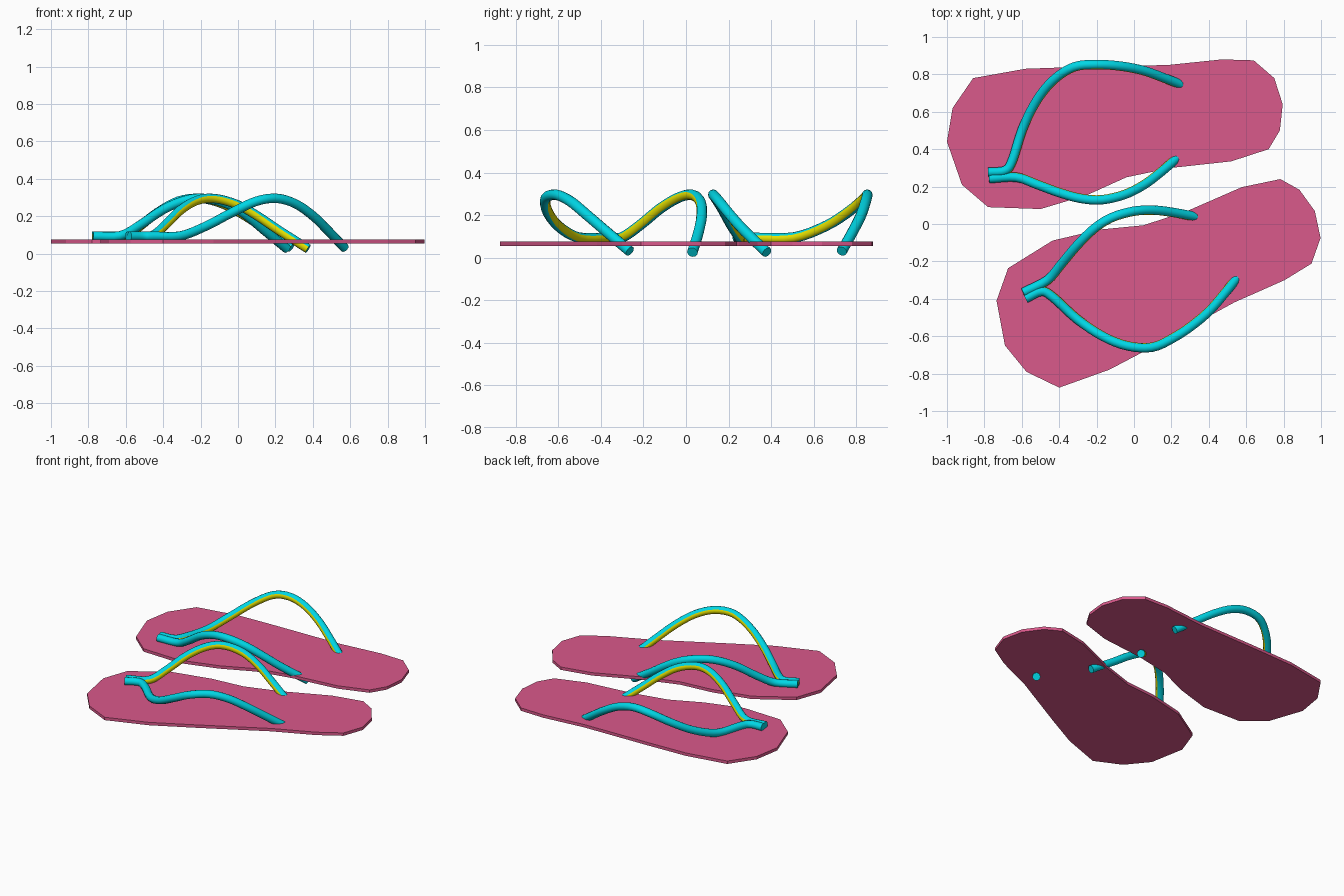
import bpy, bmesh, math
from mathutils import Vector, Matrix

if "Cube" in bpy.data.objects:
    bpy.data.objects.remove(bpy.data.objects["Cube"])


def material(name, rgb):
    m = bpy.data.materials.new(name)
    m.diffuse_color = (*rgb, 1)
    m.use_nodes = True
    m.node_tree.nodes["Principled BSDF"].inputs["Base Color"].default_value = m.diffuse_color
    return m


PINK = material("pink_foam", (0.70, 0.10, 0.26))
CYAN = material("cyan_rubber", (0.0, 0.68, 0.79))
YELLOW = material("yellow_lining", (0.80, 0.76, 0.0))

OUTLINE = [(-1, .44), (-.97, .62), (-.86, .78), (-.58, .83), (-.3, .84), (.18, .85),
           (.47, .88), (.64, .875), (.75, .78), (.795, .64), (.78, .5), (.72, .4),
           (.52, .335), (.2, .3), (-.04, .25), (-.25, .155), (-.5, .08), (-.78, .09), (-.92, .21)]
OUTER = [(-.78, .277, .093), (-.69, .285, .093), (-.65, .34, .092), (-.595, .51, .095),
         (-.52, .66, .15), (-.43, .77, .22), (-.32, .84, .28), (-.2, .852, .295),
         (-.08, .845, .265), (.04, .823, .2), (.15, .785, .125), (.285, .732, .03)]
INNER = [(-.775, .243, .093), (-.63, .25, .095), (-.52, .212, .155), (-.4, .168, .235),
         (-.28, .136, .285), (-.17, .13, .294), (-.05, .158, .262), (.05, .208, .2),
         (.14, .275, .125), (.262, .38, .025)]
BOTTOM, TOP, RADIUS, SIDES = .055, .075, .025, 12


def finish(bm, name, mats):
    bmesh.ops.recalc_face_normals(bm, faces=bm.faces)
    me = bpy.data.meshes.new(name)
    bm.to_mesh(me)
    bm.free()
    for m in mats:
        me.materials.append(m)
    ob = bpy.data.objects.new(name, me)
    bpy.context.collection.objects.link(ob)
    return ob


def sole(name, place):
    # thin slab extruded from the footprint
    bm = bmesh.new()
    face = bm.faces.new([bm.verts.new(place @ Vector((x, y, BOTTOM))) for x, y in OUTLINE])
    new = bmesh.ops.extrude_face_region(bm, geom=[face])["geom"]
    bmesh.ops.translate(bm, vec=(0, 0, TOP - BOTTOM),
                        verts=[v for v in new if isinstance(v, bmesh.types.BMVert)])
    finish(bm, name, [PINK])


def smooth_path(pts, steps=4):
    # Catmull-Rom through the given points
    p = [2 * pts[0] - pts[1]] + pts + [2 * pts[-1] - pts[-2]]
    out = []
    for i in range(1, len(p) - 2):
        a, b, c, d = p[i - 1:i + 3]
        for k in range(steps):
            t = k / steps
            out.append(.5 * (2 * b + (c - a) * t + (2 * a - 5 * b + 4 * c - d) * t ** 2
                             + (3 * b - a - 3 * c + d) * t ** 3))
    return out + [pts[-1]]


def strap(name, pts, place, inward):
    # round tube whose faces towards the foot carry the yellow lining
    path = smooth_path([Vector(p) for p in pts])
    bm = bmesh.new()
    rings = []
    for i, p in enumerate(path):
        t = (path[min(i + 1, len(path) - 1)] - path[max(i - 1, 0)]).normalized()
        side = t.cross(Vector((0, 0, 1))).normalized() * inward
        up = side.cross(t) * inward
        rings.append([bm.verts.new(place @ (p + RADIUS * (math.cos(a) * side + math.sin(a) * up)))
                      for a in (math.tau * k / SIDES for k in range(SIDES))])
    lining = (SIDES - 2, SIDES - 1, 0)
    for r, s in zip(rings, rings[1:]):
        for k in range(SIDES):
            j = (k + 1) % SIDES
            f = bm.faces.new((r[k], r[j], s[j], s[k]))
            f.smooth = True
            f.material_index = 1 if k in lining else 0
    bm.faces.new(rings[0])
    bm.faces.new(rings[-1])
    finish(bm, name, [CYAN, YELLOW])


# the second sandal is the first one mirrored, turned and set beside it
mirrored = (Matrix.Translation((-.735, -.41, 0)) @ Matrix.Rotation(math.radians(29.8), 4, 'Z')
            @ Matrix.Translation((.92, -.21, 0)).to_4x4()
            @ Matrix.Translation((0, .42, 0)) @ Matrix.Scale(-1, 4, (0, 1, 0)))

for label, place in (("right", Matrix.Identity(4)), ("left", mirrored)):
    sole(label + "_sole", place)
    strap(label + "_outer_strap", OUTER, place, 1)
    strap(label + "_inner_strap", INNER, place, -1)
